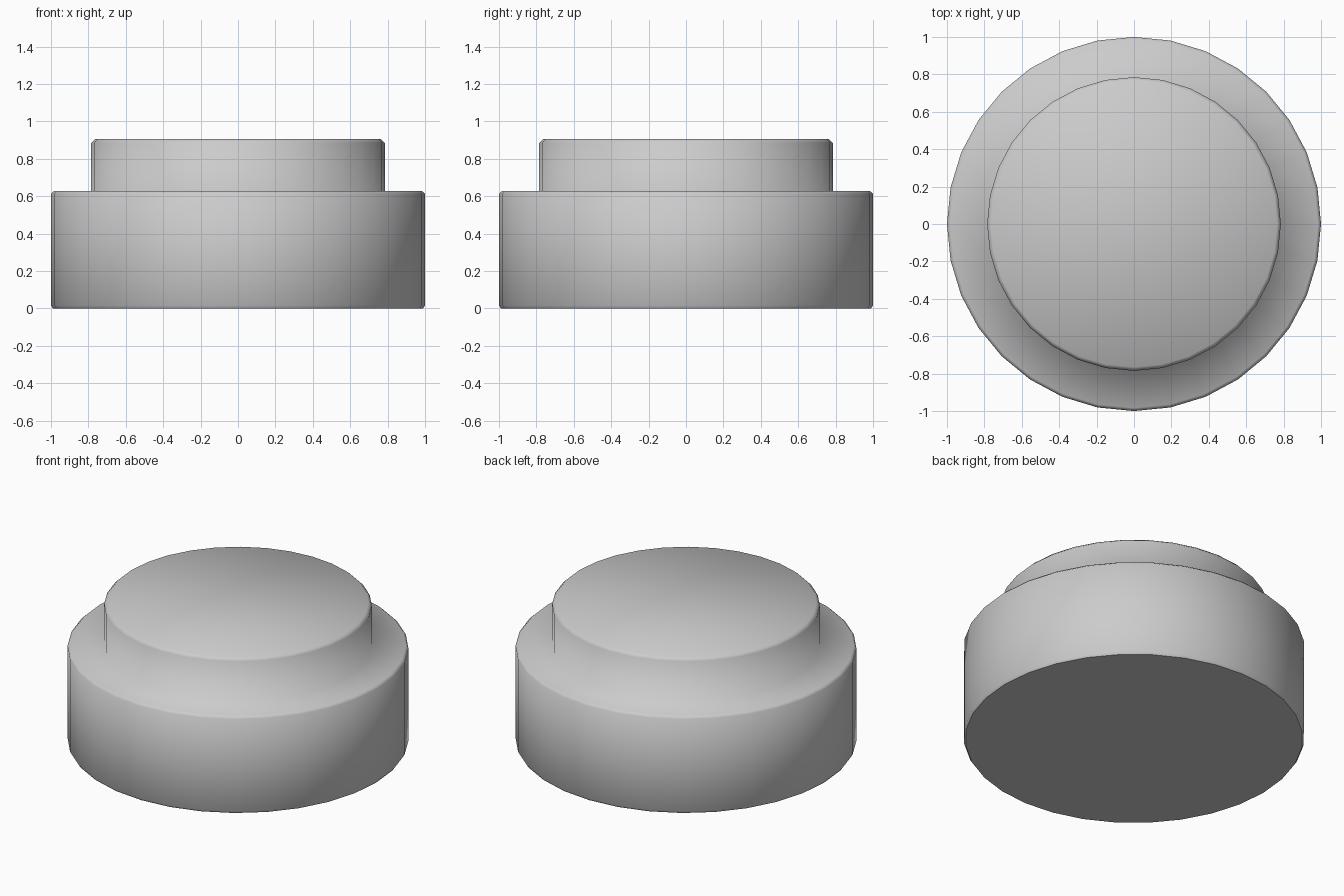
import bpy, bmesh
from math import cos, sin, tau

if "Cube" in bpy.data.objects:
    bpy.data.objects.remove(bpy.data.objects["Cube"])

SIDES = 32


def lathe(name, profile):
    """Revolve (radius, height) points around z and cap both ends."""
    bm = bmesh.new()
    rings = [[bm.verts.new((r * cos(tau * i / SIDES), r * sin(tau * i / SIDES), z))
              for i in range(SIDES)] for r, z in profile]
    for low, high in zip(rings, rings[1:]):
        for i in range(SIDES):
            j = (i + 1) % SIDES
            bm.faces.new((low[i], low[j], high[j], high[i]))
    bottom = bm.faces.new(rings[0][::-1])
    bm.faces.new(rings[-1])
    for face in bm.faces:
        face.smooth = True
    # Flat underside with a crisp rim
    bottom.smooth = False
    for edge in bottom.edges:
        edge.smooth = False
    mesh = bpy.data.meshes.new(name)
    bm.to_mesh(mesh)
    bm.free()
    obj = bpy.data.objects.new(name, mesh)
    bpy.context.collection.objects.link(obj)
    return obj


# Wide base stepping in to the raised cap, with small chamfers on both rims
lathe("stepped_round_button", [
    (0.99, 0), (1.0, 0.015), (1.0, 0.612), (0.983, 0.628),
    (0.785, 0.628), (0.785, 0.885), (0.765, 0.905),
])
